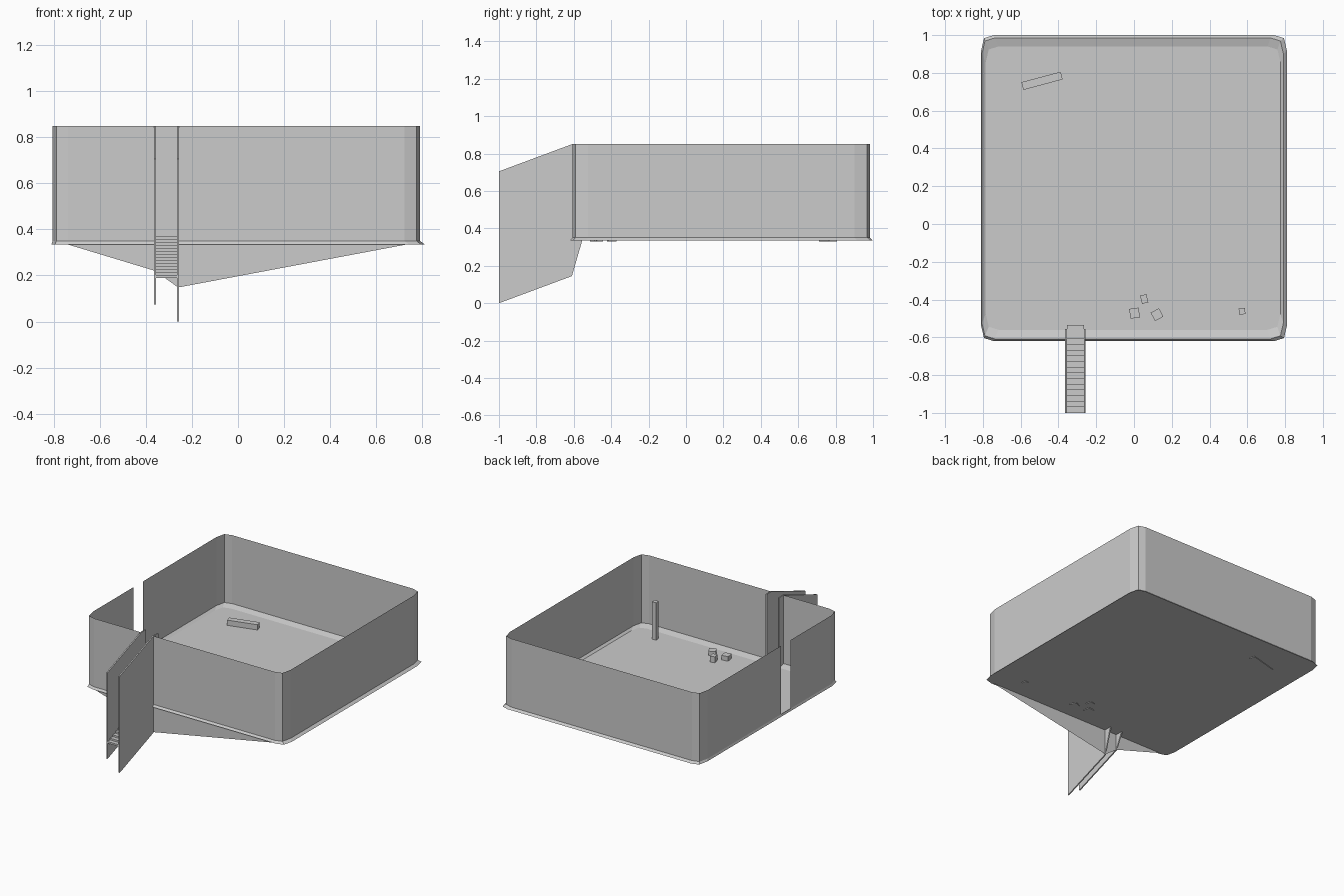
import bpy, bmesh, math
from mathutils import Matrix

if "Cube" in bpy.data.objects:
    bpy.data.objects.remove(bpy.data.objects["Cube"])

def make(name, verts, faces):
    me = bpy.data.meshes.new(name)
    me.from_pydata(verts, [], faces)
    me.update()
    ob = bpy.data.objects.new(name, me)
    bpy.context.collection.objects.link(ob)
    return ob

def outline(x0, x1, y0, y1):
    """Rectangle with two-step rounded corners, counter-clockwise from front left."""
    a, b = 0.068, 0.016
    cor = []
    for (cx, cy, sx, sy, flip) in ((x0, y0, 1, 1, 0), (x1, y0, -1, 1, 1),
                                   (x1, y1, -1, -1, 0), (x0, y1, 1, -1, 1)):
        pts = [(cx, cy + sy * (a + b)), (cx + sx * b, cy + sy * b), (cx + sx * a, cy)]
        cor += pts[::-1] if flip else pts
    return cor

def box(name, x, y, z0, size, angle):
    bm = bmesh.new()
    bmesh.ops.create_cube(bm, size=1)
    sx, sy, sz = size
    bm.transform(Matrix.Translation((x, y, z0 + sz / 2))
                 @ Matrix.Rotation(math.radians(angle), 4, 'Z')
                 @ Matrix.Diagonal((sx, sy, sz, 1)))
    me = bpy.data.meshes.new(name)
    bm.to_mesh(me)
    bm.free()
    bpy.context.collection.objects.link(bpy.data.objects.new(name, me))

FLOOR, CURB, TOP = 0.337, 0.35, 0.85
wall = outline(-0.805, 0.791, -0.608, 0.985)

# Floor deck with a low curb around the edge
rings = [(outline(-0.81, 0.81, -0.62, 1.0), 0.335), (wall, CURB),
         (outline(-0.785, 0.775, -0.56, 0.94), FLOOR)]
verts = [(x, y, z) for ring, z in rings for x, y in ring]
faces = [(r * 12 + i, r * 12 + (i + 1) % 12, r * 12 + 12 + (i + 1) % 12, r * 12 + 12 + i)
         for r in range(2) for i in range(12)]
faces += [tuple(range(24, 36)), tuple(range(11, -1, -1))]
make("floor_deck", verts, faces)

# Thin perimeter walls, open at the stairs (front) and on the left side
x_left, y_front = wall[0][0], wall[2][1]
path = [(-0.26, y_front)] + wall[3:] + [(x_left, 0.05)]
path2 = [(x_left, -0.055)] + wall[:3] + [(-0.36, y_front)]
for name, p in (("main_wall", path), ("front_left_wall", path2)):
    n = len(p)
    make(name, [(x, y, z) for z in (0.34, TOP) for x, y in p],
         [(i, i + 1, n + i + 1, n + i) for i in range(n - 1)])

# Stair side panels
def panel(name, x0, x1, drop):
    prof = [(-1, drop), (-0.61, drop + 0.145), (-0.555, 0.335),
            (-0.555, TOP), (-0.61, TOP), (-1, 0.705)]
    n = len(prof)
    make(name, [(x, y, z) for x in (x0, x1) for y, z in prof],
         [tuple(range(n - 1, -1, -1)), tuple(range(n, 2 * n))]
         + [(i, (i + 1) % n, n + (i + 1) % n, n + i) for i in range(n)])

panel("stair_panel_left", -0.364, -0.355, 0.075)
panel("stair_panel_right", -0.265, -0.256, 0.0)

# Stair treads and risers
prof = []
for i in range(14):
    y, z = -1 + i * 0.03, 0.19 + i * 0.0129
    prof += [(y, z), (y, z + 0.0129)]
prof += [(-0.535, prof[-1][1]), (-0.535, 0.335)]
verts = [(x, y, z) for y, z in prof for x in (-0.355, -0.265)]
make("stairs", verts, [(2 * i, 2 * i + 1, 2 * i + 3, 2 * i + 2) for i in range(len(prof) - 1)])

# Tapered skirt under the front edge
skirt = [(-0.75, 0.338), (-0.36, 0.22), (-0.26, 0.148), (0.75, 0.338)]
make("front_skirt", [(x, -0.61, z) for x, z in skirt], [(0, 1, 2, 3)])

# Loose items on the deck
box("bench", -0.487, 0.758, 0.33, (0.215, 0.042, 0.045), 15)
box("stool_1", 0.003, -0.472, 0.33, (0.05, 0.052, 0.04), 8)
box("stool_2", 0.122, -0.48, 0.33, (0.05, 0.05, 0.04), 28)
box("stool_3", 0.054, -0.397, 0.33, (0.034, 0.044, 0.05), 14)
box("post", 0.572, -0.462, 0.33, (0.033, 0.033, 0.28), 5)
